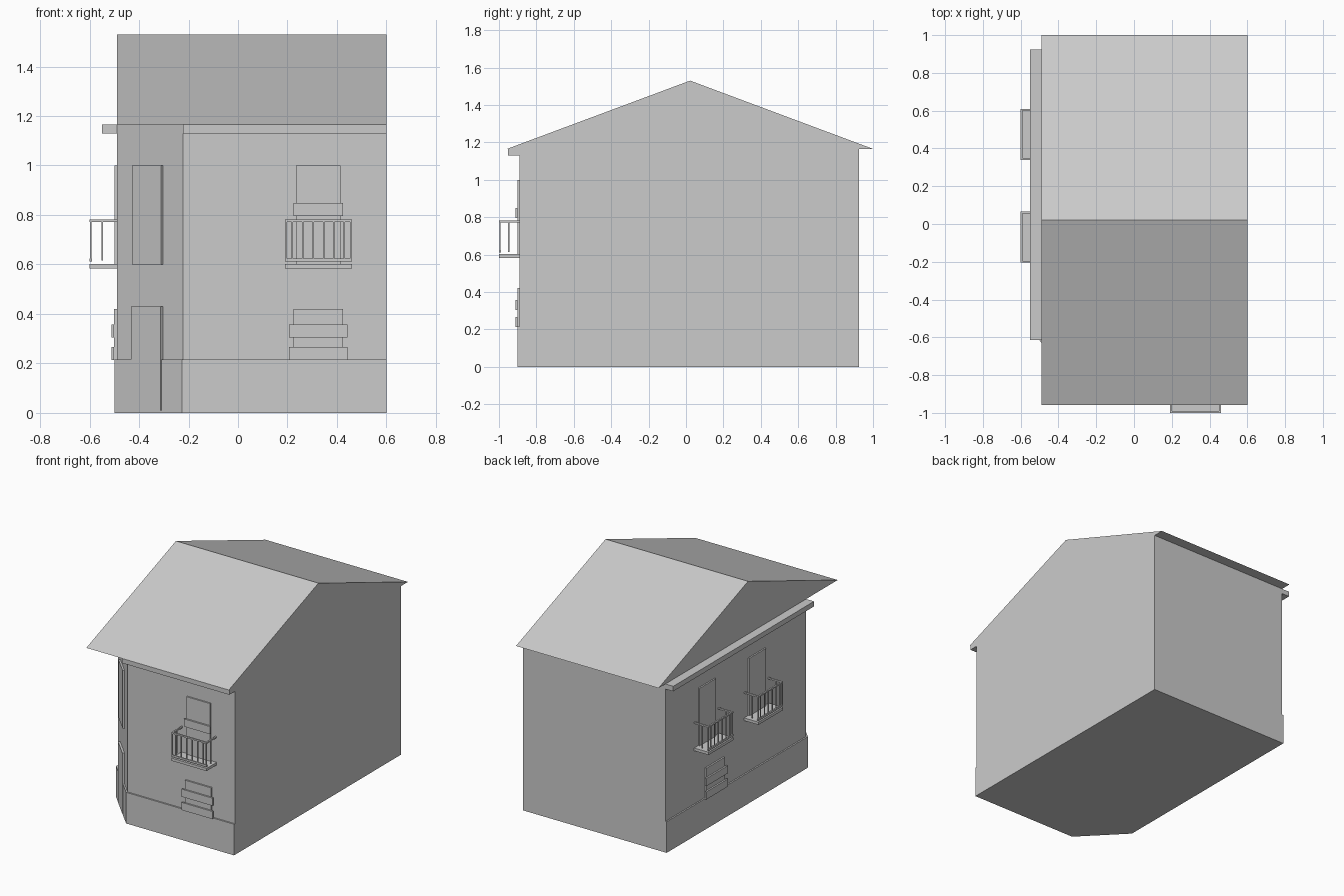
import bpy, bmesh
from mathutils import Vector

cube = bpy.data.objects.get("Cube")
if cube:
    bpy.data.objects.remove(cube, do_unlink=True)

grey = bpy.data.materials.new("plain_grey")
grey.use_nodes = True
grey.diffuse_color = (0.6, 0.6, 0.6, 1)
grey.node_tree.nodes["Principled BSDF"].inputs["Base Color"].default_value = (0.6, 0.6, 0.6, 1)


def finish(name, bm):
    bmesh.ops.recalc_face_normals(bm, faces=bm.faces)
    mesh = bpy.data.meshes.new(name)
    bm.to_mesh(mesh)
    bm.free()
    mesh.materials.append(grey)
    obj = bpy.data.objects.new(name, mesh)
    bpy.context.collection.objects.link(obj)
    return obj


def prism(name, profile, sweep):
    """Closed polygon extruded along a vector."""
    bm = bmesh.new()
    face = bm.faces.new([bm.verts.new(p) for p in profile])
    out = bmesh.ops.extrude_face_region(bm, geom=[face])["geom"]
    moved = [g for g in out if isinstance(g, bmesh.types.BMVert)]
    bmesh.ops.translate(bm, verts=moved, vec=Vector(sweep))
    return finish(name, bm)


class Wall:
    """Local frame on a wall: u runs along it, d points outward."""
    def __init__(self, origin, along, outward):
        self.o = Vector((*origin, 0))
        self.u = Vector((*along, 0)).normalized()
        self.n = Vector((*outward, 0)).normalized()

    def box(self, name, u, z, d):
        base = [self.o + self.u * a + self.n * b + Vector((0, 0, z[0]))
                for a, b in ((u[0], d[0]), (u[1], d[0]), (u[1], d[1]), (u[0], d[1]))]
        return prism(name, base, (0, 0, z[1] - z[0]))


RIGHT, LEFT, FRONT, BACK = 0.6, -0.49, -0.89, 0.925
CUT_X, CUT_Y = -0.222, -0.613
EAVE = 1.165
front = Wall((0, FRONT), (1, 0), (0, -1))
side = Wall((LEFT, 0), (0, 1), (-1, 0))
corner = Wall((CUT_X, FRONT), (LEFT - CUT_X, CUT_Y - FRONT), (FRONT - CUT_Y, LEFT - CUT_X))

# Main body with the cut corner, and the plinth around the street sides
prism("house_body", [(RIGHT, FRONT, 0), (RIGHT, BACK, 0), (LEFT, BACK, 0),
                     (LEFT, CUT_Y, 0), (CUT_X, FRONT, 0)], (0, 0, EAVE))
P = 0.01
prism("plinth", [(RIGHT, FRONT - P, 0), (RIGHT, BACK, 0), (LEFT - P, BACK, 0),
                 (LEFT - P, CUT_Y - P * 0.4, 0), (CUT_X - P * 0.4, FRONT - P, 0)], (0, 0, 0.215))

# Gabled roof
prism("roof", [(LEFT, -0.957, EAVE), (LEFT, 1.0, EAVE), (LEFT, 0.022, 1.53)], (RIGHT - LEFT, 0, 0))

# Cornices under the eaves
front.box("front_cornice", (CUT_X, RIGHT), (1.13, EAVE), (0, 0.062))
side.box("side_cornice", (CUT_Y, BACK), (1.13, EAVE), (0, 0.06))

# Corner door and window
corner.box("corner_door", (0.116, 0.289), (0.01, 0.43), (-0.01, 0.014))
corner.box("corner_window", (0.116, 0.285), (0.6, 1.0), (-0.01, 0.012))


def balcony(name, wall, c):
    """Window with a slab and railing, centred at c along the wall."""
    wall.box(name + "_window", (c - 0.09, c + 0.09), (0.6, 1.0), (-0.01, 0.01))
    wall.box(name + "_slab", (c - 0.135, c + 0.135), (0.583, 0.602), (0, 0.11))
    wall.box(name + "_top_rail", (c - 0.135, c + 0.135), (0.771, 0.781), (0.1, 0.11))
    wall.box(name + "_low_rail", (c - 0.135, c + 0.135), (0.611, 0.624), (0.1, 0.11))
    for i in range(6):
        u = c + (i - 2.5) * 0.042
        wall.box(name + "_baluster", (u - 0.003, u + 0.003), (0.62, 0.775), (0.102, 0.108))
    for s in (-1, 1):
        u = c + s * 0.13
        wall.box(name + "_end_rail", (u - 0.005, u + 0.005), (0.771, 0.781), (0, 0.11))
        for d in (0.058, 0.105):
            wall.box(name + "_end_baluster", (u - 0.003, u + 0.003), (0.615, 0.775), (d - 0.003, d + 0.003))


def low_window(name, wall, c):
    """Ground floor window crossed by two boards."""
    wall.box(name, (c - 0.1, c + 0.1), (0.215, 0.42), (-0.01, 0.011))
    for z in (0.213, 0.305):
        wall.box(name + "_board", (c - 0.118, c + 0.118), (z, z + 0.053), (0.011, 0.022))


balcony("front_balcony", front, 0.325)
front.box("front_upper_board", (0.225, 0.425), (0.795, 0.848), (0.01, 0.022))
for label, y in (("side_back_balcony", 0.475), ("side_front_balcony", -0.07)):
    balcony(label, side, y)
low_window("front_low_window", front, 0.325)
low_window("side_low_window", side, 0.39)
